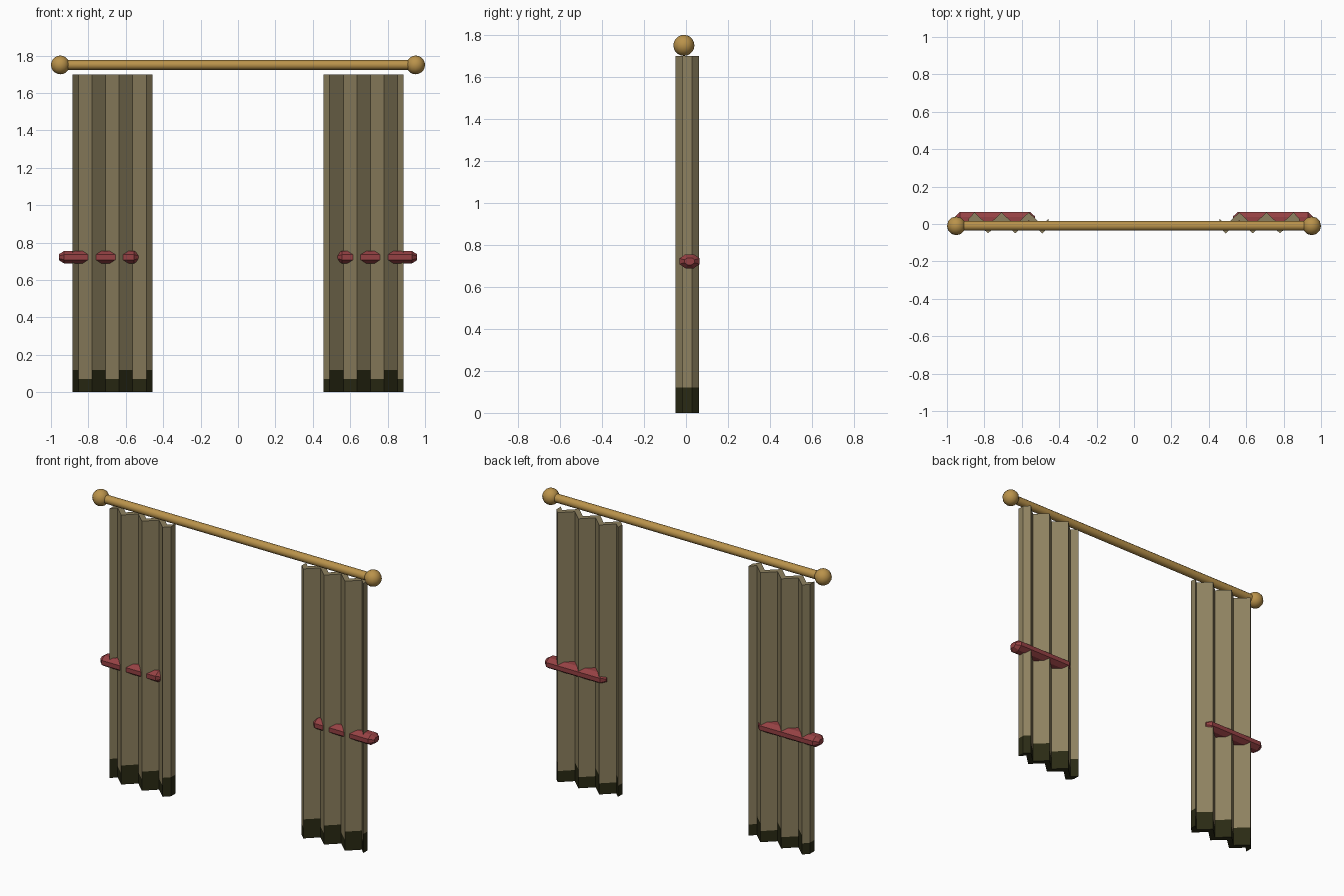
import bpy
import bmesh
import math
from mathutils import Matrix

if "Cube" in bpy.data.objects:
    bpy.data.objects.remove(bpy.data.objects["Cube"], do_unlink=True)


def material(name, rgb):
    mat = bpy.data.materials.new(name)
    mat.use_nodes = True
    color = (*rgb, 1)
    mat.diffuse_color = color
    mat.node_tree.nodes["Principled BSDF"].inputs["Base Color"].default_value = color
    return mat


gold = material("gold", (0.49, 0.29, 0.07))
cloth = material("tan_cloth", (0.27, 0.22, 0.115))
hem = material("dark_hem", (0.023, 0.023, 0.007))
red = material("red_tie", (0.30, 0.053, 0.056))


def finish(name, bm, mats, smooth=False):
    bmesh.ops.recalc_face_normals(bm, faces=bm.faces)
    mesh = bpy.data.meshes.new(name)
    bm.to_mesh(mesh)
    bm.free()
    for mat in mats:
        mesh.materials.append(mat)
    obj = bpy.data.objects.new(name, mesh)
    bpy.context.collection.objects.link(obj)
    if smooth:
        bpy.ops.object.select_all(action="DESELECT")
        obj.select_set(True)
        bpy.context.view_layer.objects.active = obj
        bpy.ops.object.shade_smooth_by_angle(angle=math.radians(50))
    return obj


def loft(bm, rings):
    """Skin a list of equal point rings and cap both ends."""
    loops = [[bm.verts.new(p) for p in ring] for ring in rings]
    for a, b in zip(loops, loops[1:]):
        for i in range(len(a)):
            j = (i + 1) % len(a)
            bm.faces.new((a[i], a[j], b[j], b[i]))
    bm.faces.new(loops[0])
    bm.faces.new(loops[-1])


ROD_Y, ROD_Z = -0.01, 1.75

# Rod
bm = bmesh.new()
bmesh.ops.create_cone(bm, cap_ends=True, segments=12, radius1=0.026, radius2=0.026,
                      depth=1.9, matrix=Matrix.Translation((0, ROD_Y, ROD_Z))
                      @ Matrix.Rotation(math.pi / 2, 4, "Y"))
finish("rod", bm, [gold], smooth=True)

# Pleated panel: a thick zigzag outline, from the outer end to the inner end
FOLD, BACK, FRONT, HALF = 0.0725, 0.04, -0.028, 0.022
xs = [0.885] + [0.853 - FOLD * i for i in range(6)] + [0.456]
ys = [0.006] + [BACK, FRONT] * 3 + [0.006]

for side, sign in (("left", 1), ("right", -1)):
    # Finial
    bm = bmesh.new()
    bmesh.ops.create_uvsphere(bm, u_segments=12, v_segments=10, radius=0.05,
                              matrix=Matrix.Translation((sign * 0.95, ROD_Y, ROD_Z)))
    finish(side + "_finial", bm, [gold], smooth=True)

    # Curtain with a hem that rises on the faces turned to +x
    front = [(sign * x, y - HALF) for x, y in zip(xs, ys)]
    back = [(sign * x, y + HALF) for x, y in zip(xs, ys)]
    outline = front + back[::-1]
    bm = bmesh.new()
    loft(bm, [[(x, y, z) for x, y in outline] for z in (0, 0.07, 0.12, 1.7)])
    bmesh.ops.recalc_face_normals(bm, faces=bm.faces)
    for face in bm.faces:
        height = 0.12 if face.normal.x > 0.1 else 0.07
        face.material_index = int(face.calc_center_median().z < height)
    finish(side + "_curtain", bm, [cloth, hem])

    # Tie: a flattened eight-sided bar with tapered ends
    bm = bmesh.new()
    rings = []
    for x, size in ((0.53, 0.5), (0.555, 1), (0.93, 1), (0.956, 0.5)):
        ring = []
        for i in range(8):
            a = math.tau * (i + 0.5) / 8
            ring.append((sign * x, 0.017 + 0.052 * size * math.cos(a),
                         0.722 + 0.036 * size * math.sin(a)))
        rings.append(ring)
    loft(bm, rings)
    finish(side + "_tie", bm, [red])
